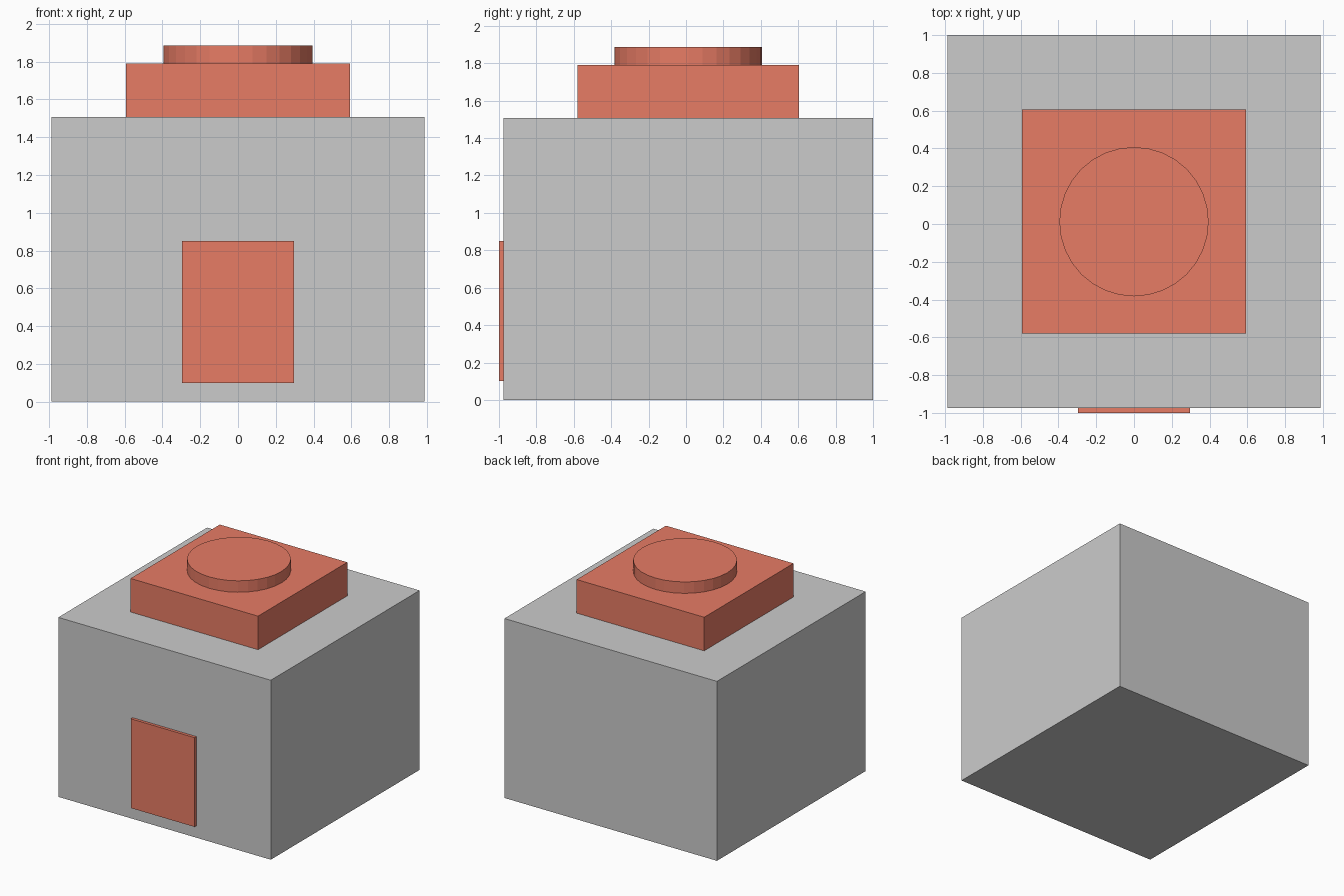
import bpy

if "Cube" in bpy.data.objects:
    bpy.data.objects.remove(bpy.data.objects["Cube"])

CY = 0.0123  # body centre in y; the door panel sticks out in front

red = bpy.data.materials.new("red")
red.diffuse_color = (0.8, 0.2, 0.13, 1)
red.use_nodes = True
red.node_tree.nodes["Principled BSDF"].inputs["Base Color"].default_value = red.diffuse_color


def finish(name, material):
    obj = bpy.context.object
    obj.name = name
    if material:
        obj.data.materials.append(material)
    return obj


def box(name, x, y, z, material=None):
    """Box from (min, max) ranges on each axis."""
    ranges = (x, y, z)
    bpy.ops.mesh.primitive_cube_add(size=1, location=[(a + b) / 2 for a, b in ranges])
    bpy.context.object.scale = [b - a for a, b in ranges]
    bpy.ops.object.transform_apply(location=False, rotation=False, scale=True)
    return finish(name, material)


# Main block
box("body", (-0.9877, 0.9877), (CY - 0.9877, CY + 0.9877), (0, 1.508))

# Square lid on top
box("lid", (-0.5926, 0.5926), (CY - 0.5926, CY + 0.5926), (1.508, 1.79), red)

# Front panel, slightly sunk into the body
box("front_panel", (-0.2963, 0.2963), (-1, -0.951), (0.10, 0.85), red)

# Faceted round cap
bpy.ops.mesh.primitive_cylinder_add(vertices=32, radius=0.395, depth=0.096,
                                    location=(0, CY, 1.838))
finish("round_cap", red)
